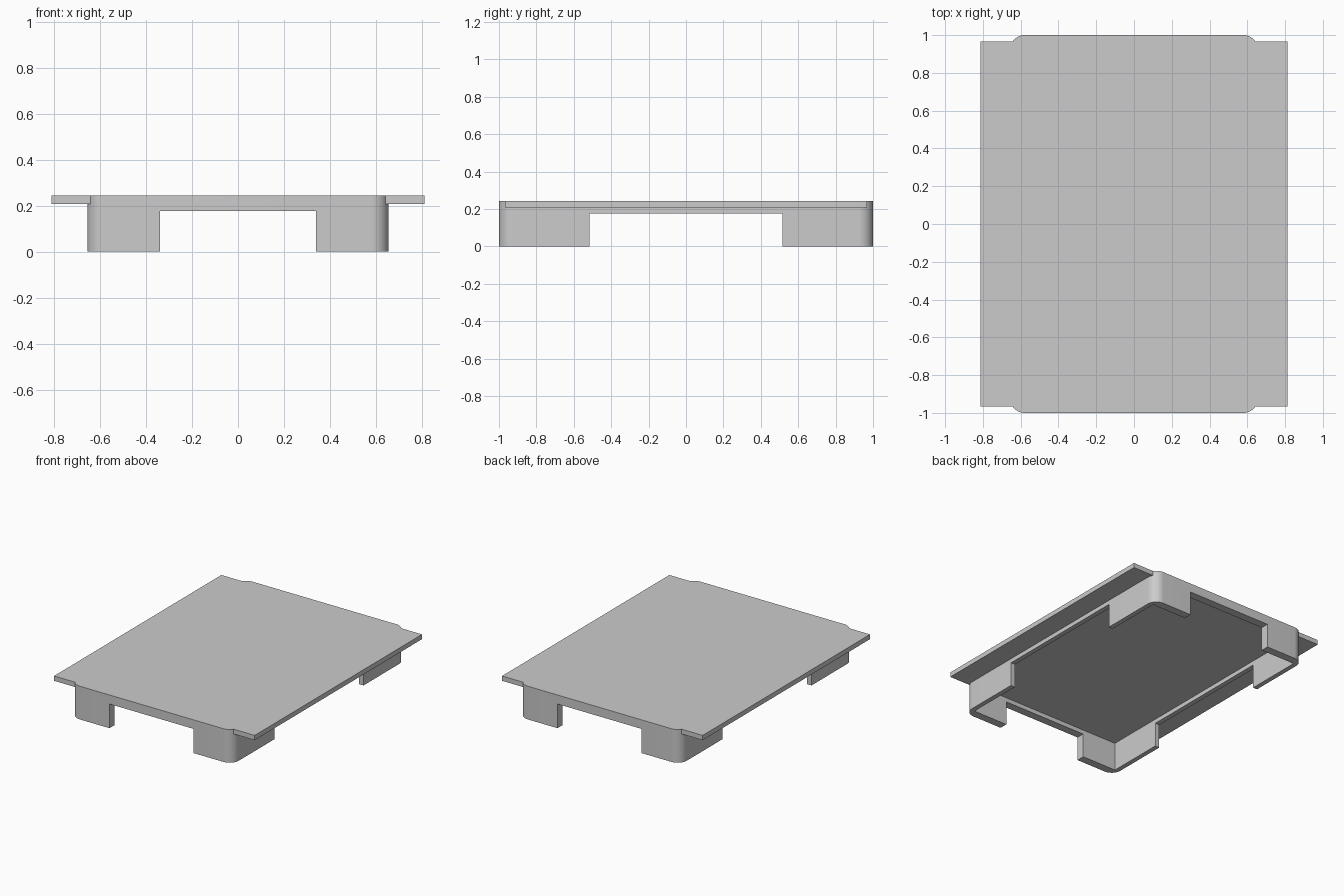
import bpy
import bmesh
import math

cube = bpy.data.objects.get("Cube")
if cube:
    bpy.data.objects.remove(cube, do_unlink=True)

grey = bpy.data.materials.new("plain grey")
grey.use_nodes = True
COLOUR = (0.6, 0.6, 0.6, 1)
grey.diffuse_color = COLOUR
grey.node_tree.nodes["Principled BSDF"].inputs["Base Color"].default_value = COLOUR

TOP = 0.243         # upper surface
PLATE_BOTTOM = 0.208
NOTCH_TOP = 0.177


def prism(name, half_x, half_y, z0, z1, radius=0.0, segments=12):
    """Upright box centred on the axis, optionally with rounded corners."""
    bm = bmesh.new()
    bmesh.ops.create_cube(bm, size=1)
    for v in bm.verts:
        v.co.x *= 2 * half_x
        v.co.y *= 2 * half_y
        v.co.z = z1 if v.co.z > 0 else z0
    if radius:
        upright = [e for e in bm.edges
                   if abs(e.verts[0].co.z - e.verts[1].co.z) > 0.01]
        bmesh.ops.bevel(bm, geom=upright, offset=radius, offset_type='OFFSET',
                        segments=segments, profile=0.5, affect='EDGES')
    mesh = bpy.data.meshes.new(name)
    bm.to_mesh(mesh)
    bm.free()
    mesh.materials.append(grey)
    obj = bpy.data.objects.new(name, mesh)
    bpy.context.collection.objects.link(obj)
    return obj


def combine(target, tool, operation):
    """Apply a boolean and discard the tool."""
    tool.hide_render = True
    mod = target.modifiers.new(operation, 'BOOLEAN')
    mod.operation = operation
    mod.solver = 'EXACT'
    mod.object = tool
    bpy.context.view_layer.objects.active = target
    bpy.ops.object.modifier_apply(modifier=mod.name)
    bpy.data.objects.remove(tool, do_unlink=True)


# Rounded base, hollowed from below, leaving a rim
tray = prism("tray_with_corner_legs", 0.655, 1.0, 0, TOP, radius=0.075)
combine(tray, prism("hollow", 0.62, 0.94, -0.1, PLATE_BOTTOM), 'DIFFERENCE')

# Wide notches on all four sides leave the corner legs
combine(tray, prism("end_notches", 0.34, 1.2, -0.1, NOTCH_TOP), 'DIFFERENCE')
combine(tray, prism("side_notches", 0.9, 0.515, -0.1, NOTCH_TOP), 'DIFFERENCE')

# Flat top plate overhanging the long sides
combine(tray, prism("top_plate", 0.812, 0.967, PLATE_BOTTOM, TOP), 'UNION')

bpy.ops.object.select_all(action='DESELECT')
tray.select_set(True)
bpy.context.view_layer.objects.active = tray
bpy.ops.object.shade_smooth_by_angle(angle=math.radians(30))
